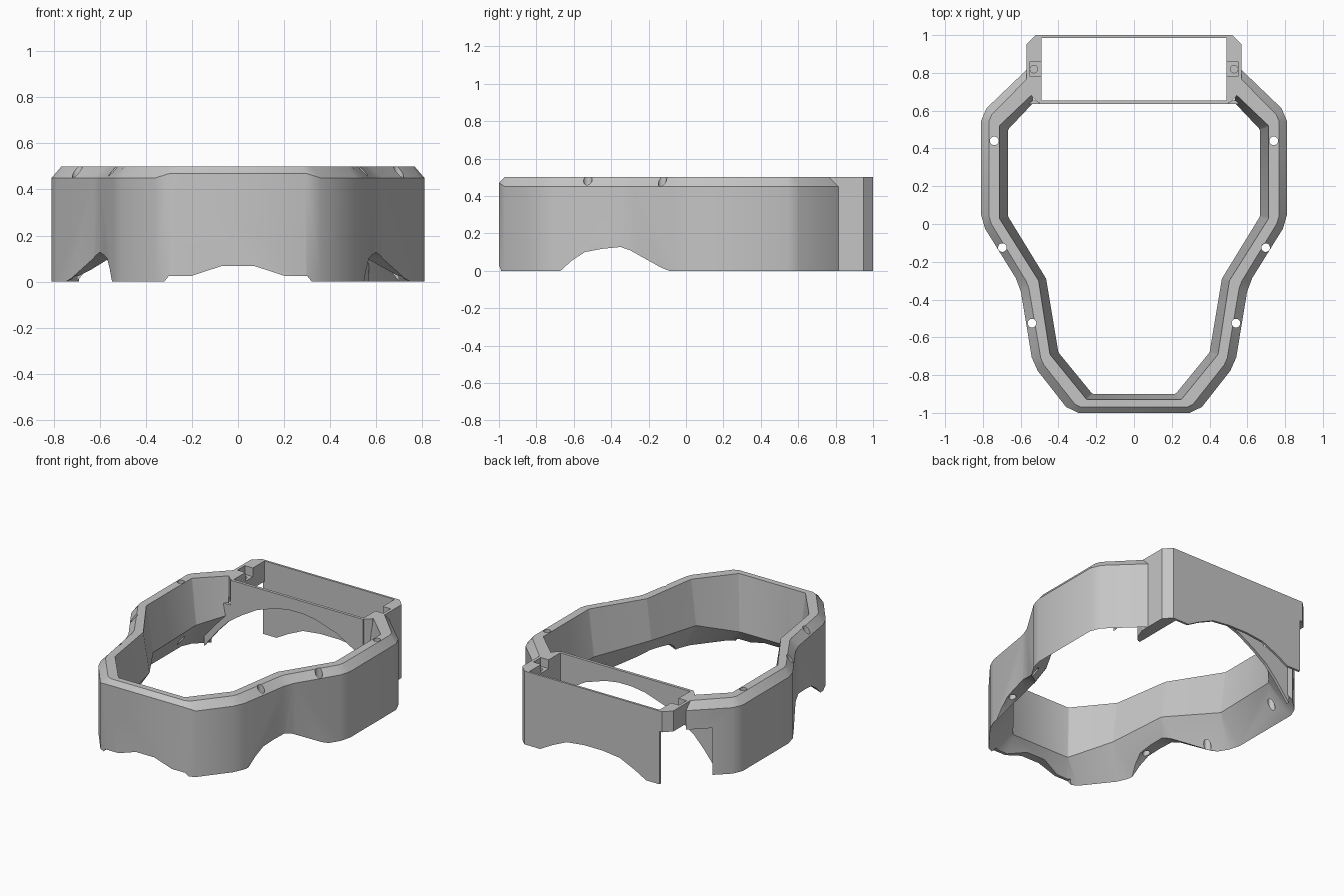
import bpy, bmesh, math
from mathutils import Vector

if "Cube" in bpy.data.objects:
    bpy.data.objects.remove(bpy.data.objects["Cube"])

grey = bpy.data.materials.new("plain_grey")
grey.use_nodes = True
COL = (0.56, 0.56, 0.56, 1)
grey.diffuse_color = COL
grey.node_tree.nodes["Principled BSDF"].inputs["Base Color"].default_value = COL


def finish(name, bm):
    bmesh.ops.recalc_face_normals(bm, faces=bm.faces[:])
    mesh = bpy.data.meshes.new(name)
    bm.to_mesh(mesh)
    bm.free()
    ob = bpy.data.objects.new(name, mesh)
    bpy.context.collection.objects.link(ob)
    mesh.materials.append(grey)
    return ob


def prism(name, pts, axis, lo, hi):
    """Extrude a 2D outline along one axis."""
    place = {"x": lambda a, b, t: (t, a, b),
             "y": lambda a, b, t: (a, t, b),
             "z": lambda a, b, t: (a, b, t)}[axis]
    bm = bmesh.new()
    ends = [[bm.verts.new(place(a, b, t)) for a, b in pts] for t in (lo, hi)]
    for loop in ends:
        bm.faces.new(loop)
    n = len(pts)
    for i in range(n):
        j = (i + 1) % n
        bm.faces.new((ends[0][i], ends[0][j], ends[1][j], ends[1][i]))
    return finish(name, bm)


def circle(x, y, r, n=16):
    return [(x + r * math.cos(2 * math.pi * i / n),
             y + r * math.sin(2 * math.pi * i / n)) for i in range(n)]


def cut(ob, cutter):
    cutter.hide_render = True
    mod = ob.modifiers.new("cut", "BOOLEAN")
    mod.operation = "DIFFERENCE"
    mod.solver = "EXACT"
    mod.object = cutter
    bpy.context.view_layer.objects.active = ob
    bpy.ops.object.modifier_apply(modifier=mod.name)
    bpy.data.objects.remove(cutter)


def mirrored(half):
    """Complete an outline from its right half."""
    return [(-x, z) for x, z in half] + [(x, z) for x, z in reversed(half)]


def soften(path, d):
    """Replace each inner corner of a path by two points."""
    out = [path[0]]
    for a, b, c in zip(path, path[1:], path[2:]):
        out += [b + (a - b).normalized() * d, b + (c - b).normalized() * d]
    return out + [path[-1]]


# Ring wall: edge lines from the front corner round to the back end
TOP = 0.5
outer = [(.335, -1), (.535, -.745), (.605, -.32), (.81, .01), (.81, .585), (.57, .815)]
ridge = [(.30, -.97), (.49, -.73), (.56, -.32), (.767, .02), (.767, .565), (.57, .765)]
inner = [(.25, -.93), (.445, -.69), (.505, -.30), (.713, .03), (.713, .52), (.54, .685)]
lower = [(.22, -.90), (.40, -.68), (.465, -.29), (.667, .04), (.667, .50), (.53, .645)]
lower_z = [.12, .2, .23, .19, .2, .25]


def line(half, heights, d):
    pts = [Vector((x, y, z)) for (x, y), z in zip(half, heights)]
    left = [Vector((-p.x, p.y, p.z)) for p in reversed(pts)]
    return soften(left + pts, d)


# The wall stands on its outer edge; the underside slopes up to the inner face
shoulder = line(outer, [.45] * 6, .04)
for p in shoulder:
    if p.y < -.99:
        p.z = .47
lines = [line(outer, [0] * 6, .04), shoulder, line(ridge, [TOP] * 6, .02),
         line(inner, [TOP] * 6, .005), line(lower, lower_z, .005)]
bm = bmesh.new()
grid = [[bm.verts.new(p) for p in l] for l in lines]
for a, b in zip(grid, grid[1:] + grid[:1]):
    for i in range(len(a) - 1):
        bm.faces.new((a[i], a[i + 1], b[i + 1], b[i]))
for end in (0, -1):
    bm.faces.new([l[end] for l in grid])
ring = finish("ring_wall", bm)

# Hollows in the lower edge: cheeks, front centre, open right back corner
cut(ring, prism("cheek_cutter", [(-.68, -.1), (-.67, 0), (-.61, .055), (-.54, .10), (-.45, .117),
                                 (-.35, .127), (-.30, .11), (-.13, .015), (-.09, 0), (-.08, -.1)],
                "x", -1, 1))
cut(ring, prism("front_cutter", mirrored([(.33, -.1), (.32, 0), (.30, .025), (.2, .025), (.07, .068)]),
                "y", -1.1, -.8))
cut(ring, prism("corner_cutter", [(-.69, .648), (-.4, .648), (-.4, .9), (-.69, .9)], "z", -.1, .32))

# Vertical holes through the rim
for x, y in ((.74, .44), (.697, -.125), (.54, -.525)):
    for s in (-1, 1):
        cut(ring, prism("hole_cutter", circle(s * x, y, .023), "z", -.1, .6))

# Back brackets: left one is full height, right one only holds the top
for side, s, base in (("left", 1, 0), ("right", -1, .36)):
    outline = [(.49, .64), (.51, .645), (.54, .675), (.57, .76), (.57, .95), (.52, 1), (.49, 1)]
    bracket = prism(side + "_bracket", [(s * x, y) for x, y in outline], "z", base, TOP)
    slot = [(.47, .78), (.55, .78), (.55, .86), (.47, .86)]
    cut(bracket, prism("slot_cutter", [(s * x, y) for x, y in slot], "z", .44, .6))
    cut(bracket, prism("screw_cutter", circle(s * .53, .82, .02), "z", .39, .6))

# Thin plates across the back; the inner one has arms reaching into the side walls
prism("back_plate", mirrored([(.50, TOP), (.50, 0), (.40, 0), (.31, .05), (.2, .10), (.07, .115)]),
      "y", .985, 1)
prism("inner_plate", mirrored([(.50, TOP), (.50, .33), (.70, .33), (.70, 0), (.60, .125), (.52, .21),
                               (.42, .28), (.3, .35), (.15, .40), (.05, .415)]),
      "y", .635, .655)

# Soft corners on the ring, crisp edges elsewhere
bpy.ops.object.select_all(action="DESELECT")
ring.select_set(True)
bpy.context.view_layer.objects.active = ring
bpy.ops.object.shade_smooth_by_angle(angle=math.radians(26))
